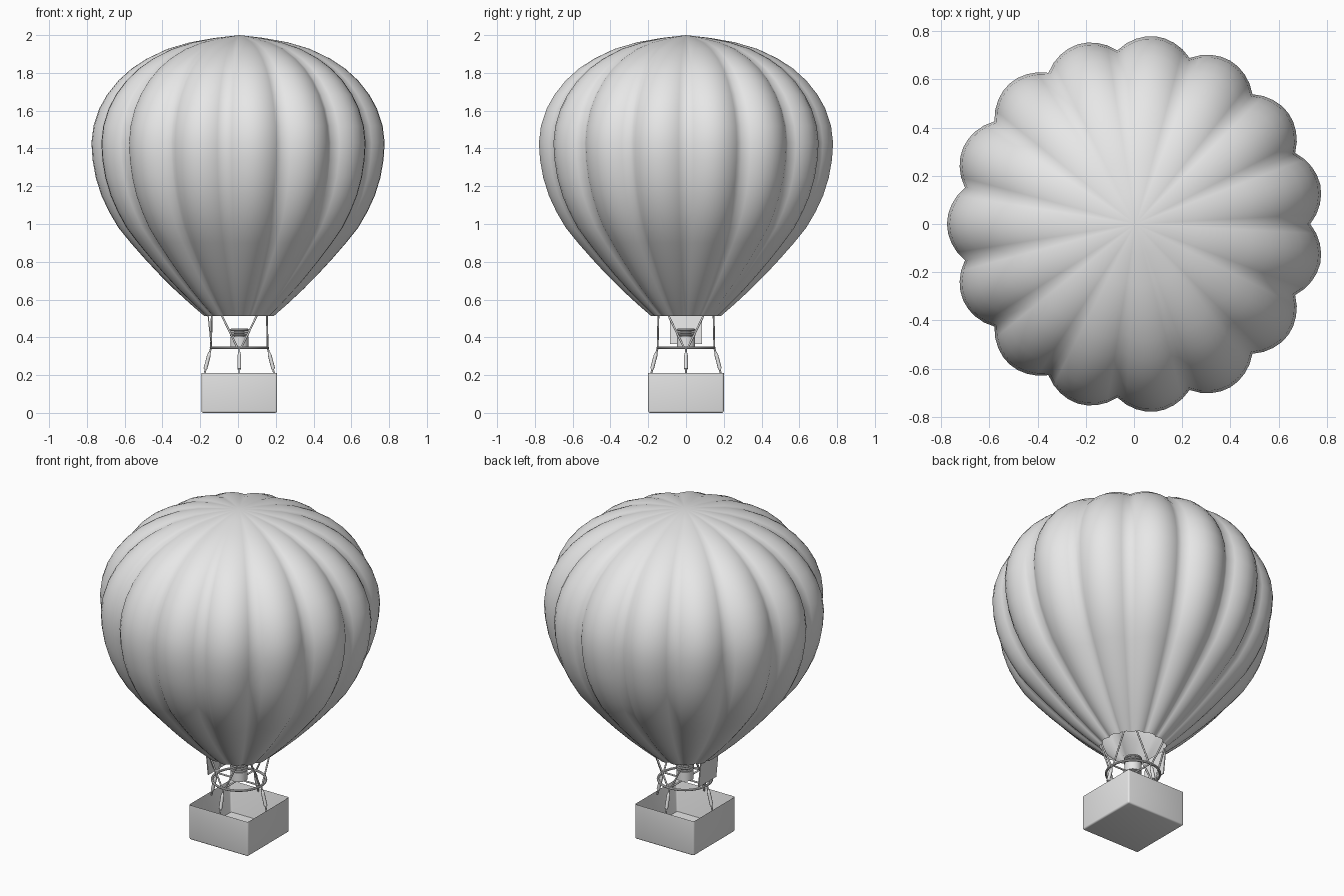
import bpy, bmesh, math
from mathutils import Vector

if "Cube" in bpy.data.objects:
    bpy.data.objects.remove(bpy.data.objects["Cube"])

CX = 0.007          # common axis of all parts
LOBES, SEG = 15, 8  # fabric gores and facets per gore

grey = bpy.data.materials.new("plain_grey")
grey.diffuse_color = (0.8, 0.8, 0.8, 1)
grey.use_nodes = True
grey.node_tree.nodes["Principled BSDF"].inputs["Base Color"].default_value = grey.diffuse_color


def finish(name, bm, angle=40):
    bmesh.ops.recalc_face_normals(bm, faces=bm.faces)
    me = bpy.data.meshes.new(name)
    bm.to_mesh(me)
    bm.free()
    ob = bpy.data.objects.new(name, me)
    bpy.context.collection.objects.link(ob)
    me.materials.append(grey)
    ob.location.x = CX
    bpy.ops.object.select_all(action='DESELECT')
    ob.select_set(True)
    bpy.context.view_layer.objects.active = ob
    bpy.ops.object.shade_smooth_by_angle(angle=math.radians(angle))
    return ob


def rod(bm, a, b, r1, r2=None, seg=10):
    a, b = Vector(a), Vector(b)
    d = b - a
    m = d.to_track_quat('Z', 'Y').to_matrix().to_4x4()
    m.translation = (a + b) / 2
    bmesh.ops.create_cone(bm, cap_ends=True, segments=seg, radius1=r1,
                          radius2=r1 if r2 is None else r2, depth=d.length, matrix=m)


def torus(bm, R, r, z, n=40, k=8):
    rings = []
    for i in range(n):
        a = math.tau * i / n
        rings.append([bm.verts.new(((R + r * math.cos(math.tau * j / k)) * math.cos(a),
                                    (R + r * math.cos(math.tau * j / k)) * math.sin(a),
                                    z + r * math.sin(math.tau * j / k))) for j in range(k)])
    for i in range(n):
        p, q = rings[i], rings[(i + 1) % n]
        for j in range(k):
            bm.faces.new((p[j], q[j], q[(j + 1) % k], p[(j + 1) % k]))


def turn(p, k):
    # rotate a point by k quarter turns about the axis
    x, y, z = p
    for _ in range(k):
        x, y = -y, x
    return x, y, z


# envelope: lobed surface of revolution, open at the mouth
profile = [(0.186, 0.513), (0.26, 0.577), (0.345, 0.655), (0.425, 0.735), (0.50, 0.815),
           (0.575, 0.90), (0.64, 0.98), (0.69, 1.065), (0.73, 1.15), (0.76, 1.245),
           (0.777, 1.34), (0.783, 1.43), (0.772, 1.52), (0.742, 1.61), (0.70, 1.685),
           (0.64, 1.76), (0.57, 1.823), (0.49, 1.875), (0.38, 1.927), (0.26, 1.962),
           (0.13, 1.985)]
bm = bmesh.new()
N = LOBES * SEG
rows = []
for r, z in profile:
    row = []
    for i in range(N):
        bulge = math.sin(math.pi * (i % SEG) / SEG) ** 0.85
        rr = r * (0.925 + 0.075 * bulge)
        a = math.tau * i / N
        row.append(bm.verts.new((rr * math.cos(a), rr * math.sin(a), z)))
    rows.append(row)
for p, q in zip(rows, rows[1:]):
    for i in range(N):
        j = (i + 1) % N
        bm.faces.new((p[i], p[j], q[j], q[i]))
crown = bm.verts.new((0, 0, 2.0))
for i in range(N):
    bm.faces.new((rows[-1][i], rows[-1][(i + 1) % N], crown))
finish("envelope", bm, 80)

# basket: rounded open box with thick walls
bm = bmesh.new()
bmesh.ops.create_cube(bm, size=1)
for v in bm.verts:
    v.co = (v.co.x * 0.4, v.co.y * 0.4, (v.co.z + 0.5) * 0.218)
bm.normal_update()
top = [f for f in bm.faces if f.normal.z > 0.9]
bmesh.ops.inset_region(bm, faces=top, thickness=0.032)
for v in top[0].verts:
    v.co.z = 0.03
edges = [e for e in bm.edges if max(v.co.z for v in e.verts) > 0.1
         or max(abs(v.co.x) for v in e.verts) > 0.19]
bmesh.ops.bevel(bm, geom=edges, offset=0.01, segments=3, profile=0.5, affect='EDGES')
finish("basket", bm)

# load ring with crossed burner supports
bm = bmesh.new()
torus(bm, 0.15, 0.007, 0.345)
rod(bm, (-0.15, 0, 0.345), (0.15, 0, 0.345), 0.005)
rod(bm, (0, -0.15, 0.345), (0, 0.15, 0.345), 0.005)
finish("load_ring", bm)

# padded struts from basket rim to ring
bm = bmesh.new()
for k in range(4):
    rod(bm, turn((0.186, 0, 0.20), k), turn((0.150, 0, 0.345), k), 0.005)
    rod(bm, turn((0.180, 0, 0.232), k), turn((0.161, 0, 0.305), k), 0.010)
    rod(bm, turn((0.161, 0, 0.305), k), turn((0.157, 0, 0.322), k), 0.010, 0.005)
finish("struts", bm)

# paired ropes from ring to envelope mouth
bm = bmesh.new()
for k in range(4):
    for s in (-1, 1):
        rod(bm, turn((0.150, 0.010 * s, 0.345), k), turn((0.146, 0.095 * s, 0.52), k), 0.005)
finish("ropes", bm)

# burner: body with heating coil
bm = bmesh.new()
rod(bm, (0, 0, 0.35), (0, 0, 0.405), 0.048, seg=24)
rod(bm, (0, 0, 0.40), (0, 0, 0.44), 0.028, seg=20)
for z in (0.412, 0.426, 0.440):
    torus(bm, 0.044, 0.006, z, 28)
finish("burner", bm)

# wind shield: slightly tilted panel on one side of the mouth
bm = bmesh.new()
bmesh.ops.create_cube(bm, size=1)
for v in bm.verts:
    z = 0.365 + (v.co.z + 0.5) * 0.16
    v.co = (v.co.x * 0.006 - 0.15 - 0.1 * (z - 0.365), v.co.y * 0.17, z)
finish("wind_shield", bm)
